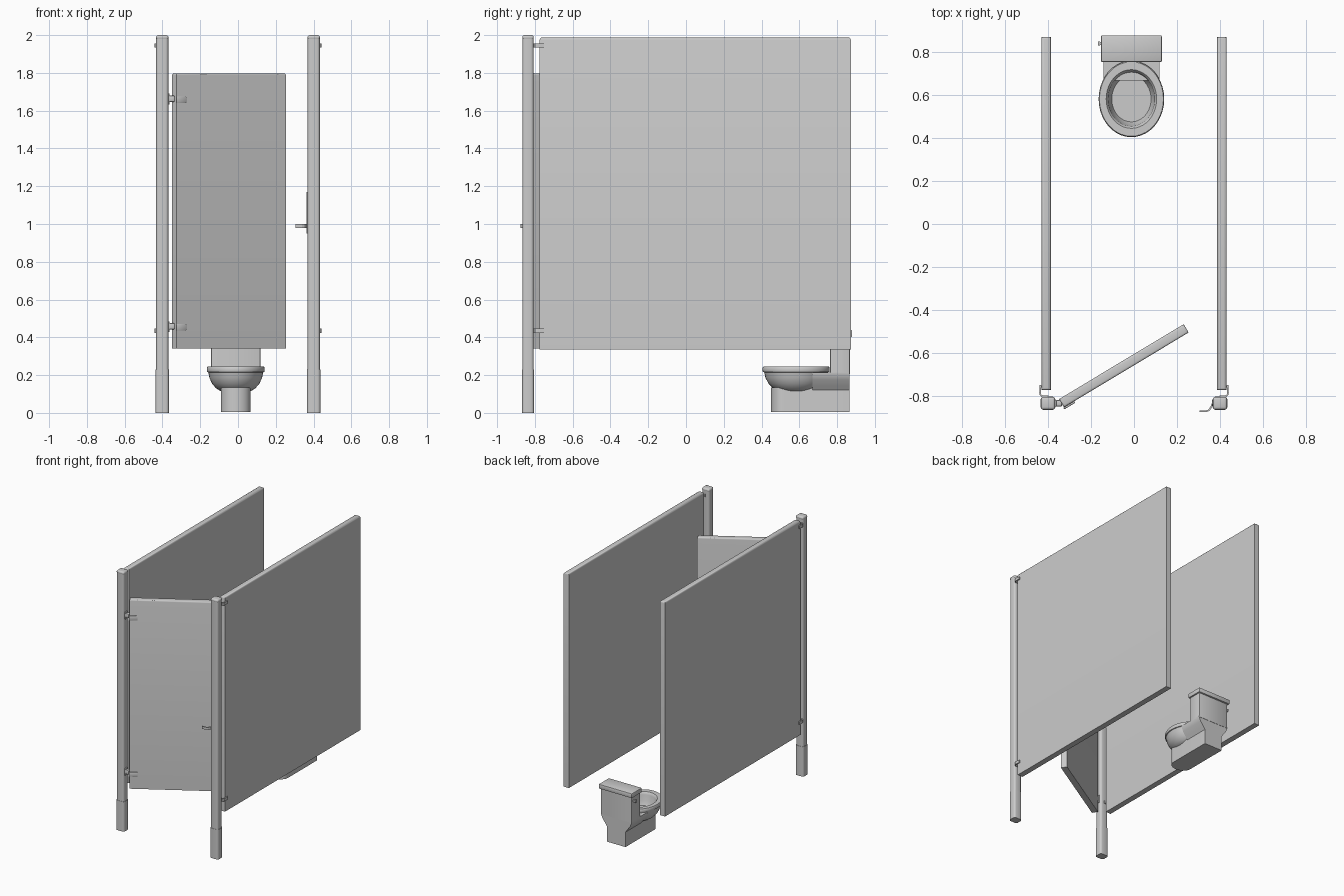
import bpy, bmesh, math
from mathutils import Matrix, Vector

if "Cube" in bpy.data.objects:
    bpy.data.objects.remove(bpy.data.objects["Cube"])

grey = bpy.data.materials.new("partition_grey")
grey.diffuse_color = (0.6, 0.6, 0.6, 1)
grey.use_nodes = True
grey.node_tree.nodes["Principled BSDF"].inputs["Base Color"].default_value = grey.diffuse_color


def finish(name, bm, smooth=False):
    bmesh.ops.recalc_face_normals(bm, faces=bm.faces)
    me = bpy.data.meshes.new(name)
    bm.to_mesh(me)
    bm.free()
    me.materials.append(grey)
    ob = bpy.data.objects.new(name, me)
    bpy.context.collection.objects.link(ob)
    if smooth:
        bpy.context.view_layer.objects.active = ob
        ob.select_set(True)
        bpy.ops.object.shade_smooth_by_angle(angle=math.radians(35))
        ob.select_set(False)
    return ob


def box(name, lo, hi, bevel=0, segs=2, pick=None, matrix=None):
    """Box between two corners; pick selects which edges get rounded."""
    lo, hi = Vector(lo), Vector(hi)
    bm = bmesh.new()
    bmesh.ops.create_cube(bm, size=1)
    for v in bm.verts:
        v.co = Vector([(lo[i] + hi[i]) / 2 + v.co[i] * (hi[i] - lo[i]) for i in range(3)])
    if bevel:
        edges = [e for e in bm.edges if pick is None or pick(e)]
        bmesh.ops.bevel(bm, geom=edges, offset=bevel, segments=segs, profile=0.5, affect='EDGES')
    if matrix:
        bm.transform(matrix)
    return finish(name, bm, bevel > 0)


def extrude(name, outline, vec, smooth=False):
    """Solid made by sweeping a closed outline along a vector."""
    bm = bmesh.new()
    face = bm.faces.new([bm.verts.new(p) for p in outline])
    top = bmesh.ops.extrude_face_region(bm, geom=[face])["geom"]
    bmesh.ops.translate(bm, vec=vec, verts=[g for g in top if isinstance(g, bmesh.types.BMVert)])
    return finish(name, bm, smooth)


def ribbon(name, path, t, z0, z1):
    """Bent metal strip following a plan-view path."""
    pts = [Vector(p) for p in path]
    sides = ([], [])
    for i, p in enumerate(pts):
        d = (pts[min(i + 1, len(pts) - 1)] - pts[max(i - 1, 0)]).normalized()
        n = Vector((-d.y, d.x)) * t / 2
        sides[0].append(p + n)
        sides[1].append(p - n)
    return extrude(name, [(p.x, p.y, z0) for p in sides[0] + sides[1][::-1]], (0, 0, z1 - z0))


def vertical(e):
    return abs(e.verts[0].co.z - e.verts[1].co.z) > 0.001


def top_edge(e):
    return min(v.co.z for v in e.verts) > 1.7


# Side walls, posts and wall brackets, left and right
for side, s in (("left", -1), ("right", 1)):
    cx, cy = 0.401 * s, -0.836
    x = 0.41 * s
    box(side + "_wall", (x - 0.022, -0.775, 0.335), (x + 0.022, 0.873, 1.987), 0.012, 3, top_edge)
    box(side + "_post", (cx - 0.032, cy - 0.029, 0.2), (cx + 0.032, cy + 0.029, 1.985), 0.014, 3, vertical)
    box(side + "_post_cap", (cx - 0.033, cy - 0.03, 1.975), (cx + 0.033, cy + 0.03, 2.0), 0.012, 3,
        lambda e: vertical(e) or top_edge(e))
    box(side + "_post_shoe", (cx - 0.035, cy - 0.031, 0), (cx + 0.035, cy + 0.031, 0.23), 0.015, 3, vertical)
    for level, z in (("lower", 0.435), ("upper", 1.945)):
        ribbon(f"{side}_{level}_wall_bracket",
               [(0.436 * s, -0.752), (0.438 * s, -0.785), (0.436 * s, -0.797), (0.427 * s, -0.804),
                (0.40 * s, -0.805)], 0.008, z - 0.011, z + 0.011)

# Door standing ajar, swung inward on the left post
hinge, angle = Vector((-0.338, -0.836, 0)), math.radians(31)
swing = Matrix.Translation(hinge) @ Matrix.Rotation(angle, 4, 'Z')
box("door", (0, -0.0225, 0.34), (0.678, 0.0225, 1.797), 0.01, 3,
    lambda e: top_edge(e), swing)

# Door hinges: post plate, knuckle and leaf on the door face
for level, z in (("lower", 0.455), ("upper", 1.66)):
    box(level + "_hinge_post_plate", (-0.372, -0.852, z - 0.028), (-0.362, -0.82, z + 0.03), 0.003)
    box(level + "_hinge_knuckle", (-0.366, -0.852, z - 0.014), (-0.335, -0.822, z + 0.02), 0.007)
    box(level + "_hinge_leaf", (-0.004, -0.031, z - 0.02), (0.058, -0.022, z + 0.016), 0.004, 2, None, swing)

# Door stop on the right post
ribbon("door_stop", [(0.305, -0.873), (0.338, -0.873), (0.35, -0.868), (0.36, -0.853), (0.368, -0.835)],
       0.008, 0.98, 1.0)
extrude("door_stop_plate", [(0.363, -0.848, 0.95), (0.363, -0.822, 0.95), (0.363, -0.822, 1.03),
                            (0.363, -0.83, 1.17), (0.363, -0.84, 1.17), (0.363, -0.848, 1.03)], (0.008, 0, 0))

# Toilet pedestal with a rounded nose
tx = -0.012
nose = [(tx + 0.078 * math.cos(a), 0.515 + 0.065 * math.sin(a), 0.005)
        for a in [math.pi + math.pi * i / 16 for i in range(17)]]
extrude("toilet_pedestal", nose + [(tx + 0.078, 0.865, 0.005), (tx - 0.078, 0.865, 0.005)],
        (0, 0, 0.13), True)

# Flared rear body, tank, lid and flush lever
flare = [(0.078, 0.12), (0.092, 0.14), (0.118, 0.175), (0.131, 0.205), (0.131, 0.215)]
extrude("toilet_rear_body", [(tx + w, 0.67, z) for w, z in flare]
        + [(tx - w, 0.67, z) for w, z in reversed(flare)], (0, 0.195, 0), True)
box("tank", (tx - 0.131, 0.763, 0.205), (tx + 0.131, 0.867, 0.41), 0.005, 2, vertical)
box("tank_lid", (tx - 0.142, 0.755, 0.402), (tx + 0.142, 0.88, 0.438), 0.006)
box("flush_lever_stem", (tx - 0.148, 0.836, 0.362), (tx - 0.13, 0.848, 0.376))
box("flush_lever", (tx - 0.156, 0.832, 0.36), (tx - 0.146, 0.852, 0.38), 0.003)

# Bowl and seat: elliptical lathe, radius as a share of the rim
profile = [(0.35, 0.11), (0.52, 0.115), (0.68, 0.13), (0.82, 0.155), (0.91, 0.185), (0.95, 0.215),
           (0.99, 0.217), (1.0, 0.225), (1.0, 0.238), (0.975, 0.245), (0.77, 0.245), (0.735, 0.238),
           (0.71, 0.225), (0.68, 0.18), (0.6, 0.15)]
n = 40
bm = bmesh.new()
rings = [[bm.verts.new((tx + 0.153 * r * math.cos(2 * math.pi * i / n),
                        0.583 + 0.178 * r * math.sin(2 * math.pi * i / n), z)) for i in range(n)]
         for r, z in profile]
for a, b in zip(rings, rings[1:]):
    for i in range(n):
        j = (i + 1) % n
        bm.faces.new((a[i], a[j], b[j], b[i]))
bm.faces.new(rings[0])
bm.faces.new(rings[-1])
finish("toilet_bowl", bm, True)
